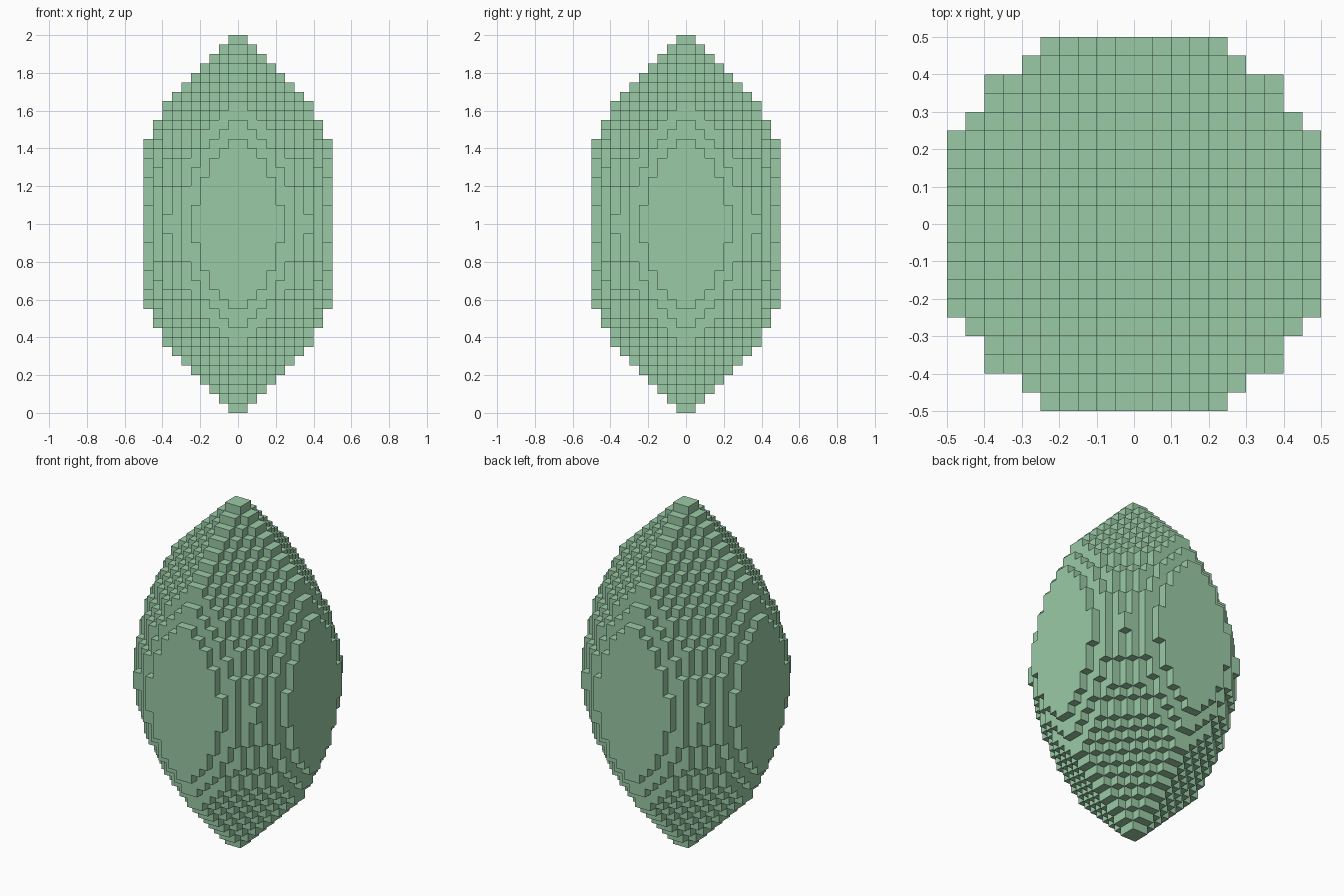
import bpy, bmesh
from mathutils import Vector

if "Cube" in bpy.data.objects:
    bpy.data.objects.remove(bpy.data.objects["Cube"])

U = 0.05            # voxel size
NX, NZ = 10, 20     # half counts across and up


def inside(i, j, k):
    """Voxel test: octahedral tips blending into a round, clipped middle."""
    if not (-NX <= i < NX and -NX <= j < NX and -NZ <= k < NZ):
        return False
    x, y, z = abs(i + 0.5), abs(j + 0.5), abs(k + 0.5)
    return x + y + z + ((x * x + y * y) ** 0.5 / 9.03) ** 10 <= 20.95


bm = bmesh.new()
corners = {}


def corner(p):
    if p not in corners:
        corners[p] = bm.verts.new((p[0] * U, p[1] * U, (p[2] + NZ) * U))
    return corners[p]


# Voxel skin: one quad wherever a filled cell meets an empty one
for i in range(-NX, NX):
    for j in range(-NX, NX):
        for k in range(-NZ, NZ):
            if not inside(i, j, k):
                continue
            for axis in range(3):
                for side in (0, 1):
                    n = [i, j, k]
                    n[axis] += 1 if side else -1
                    if inside(*n):
                        continue
                    b, c = (axis + 1) % 3, (axis + 2) % 3
                    quad = []
                    for db, dc in ((0, 0), (1, 0), (1, 1), (0, 1)):
                        p = [i, j, k]
                        p[axis] += side
                        p[b] += db
                        p[c] += dc
                        quad.append(corner(tuple(p)))
                    bm.faces.new(quad if side else quad[::-1])

mesh = bpy.data.meshes.new("voxel_spindle")
bm.to_mesh(mesh)
bm.free()

green = bpy.data.materials.new("pale green")
green.diffuse_color = (0.328, 0.591, 0.381, 1)
green.use_nodes = True
green.node_tree.nodes["Principled BSDF"].inputs["Base Color"].default_value = green.diffuse_color
mesh.materials.append(green)
obj = bpy.data.objects.new("voxel_spindle", mesh)
bpy.context.collection.objects.link(obj)
